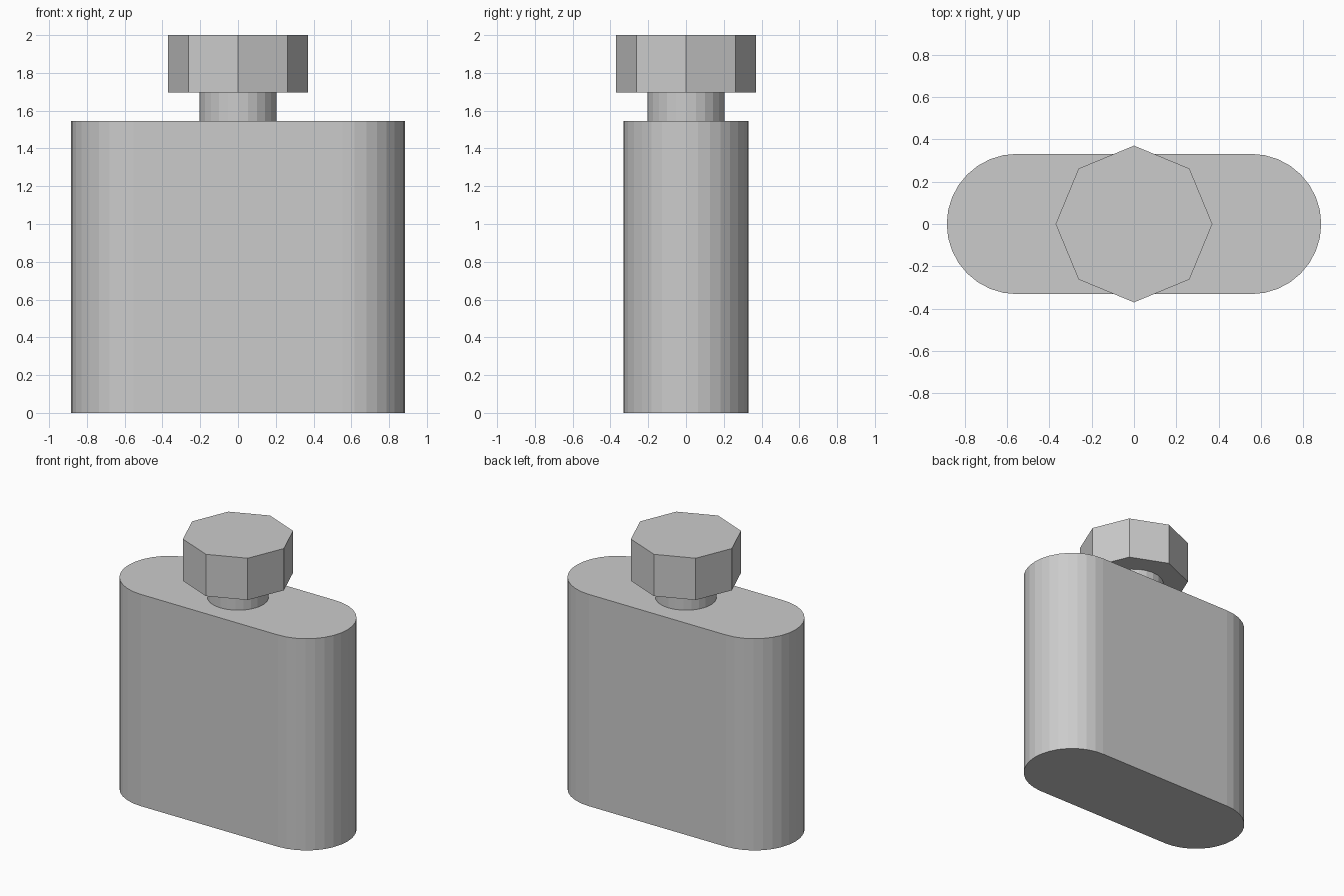
import bpy, bmesh
from math import sin, cos, pi

if "Cube" in bpy.data.objects:
    bpy.data.objects.remove(bpy.data.objects["Cube"])


def prism(name, outline, z0, z1):
    """Extrude a closed xy outline from z0 to z1."""
    bm = bmesh.new()
    base = bm.faces.new([bm.verts.new((x, y, z0)) for x, y in outline])
    top = bmesh.ops.extrude_face_region(bm, geom=[base], use_keep_orig=True)
    verts = [g for g in top["geom"] if isinstance(g, bmesh.types.BMVert)]
    bmesh.ops.translate(bm, verts=verts, vec=(0, 0, z1 - z0))
    bmesh.ops.recalc_face_normals(bm, faces=bm.faces)
    mesh = bpy.data.meshes.new(name)
    bm.to_mesh(mesh)
    bm.free()
    obj = bpy.data.objects.new(name, mesh)
    bpy.context.collection.objects.link(obj)
    return obj


def arc(cx, radius, start, sweep, steps):
    """Points along an arc centred on (cx, 0), both ends included."""
    angles = [start + sweep * i / steps for i in range(steps + 1)]
    return [(cx + radius * cos(a), radius * sin(a)) for a in angles]


# Flask body: flat front and back with rounded ends
R, CX = 0.331, 0.553
prism("flask_body", arc(CX, R, -pi / 2, pi, 16) + arc(-CX, R, pi / 2, pi, 16), 0, 1.545)

# Round neck
prism("neck", arc(0, 0.203, 0, 2 * pi, 24)[:-1], 1.545, 1.695)

# Eight-sided stopper
prism("stopper", arc(0, 0.37, 0, 2 * pi, 8)[:-1], 1.695, 2.0)
